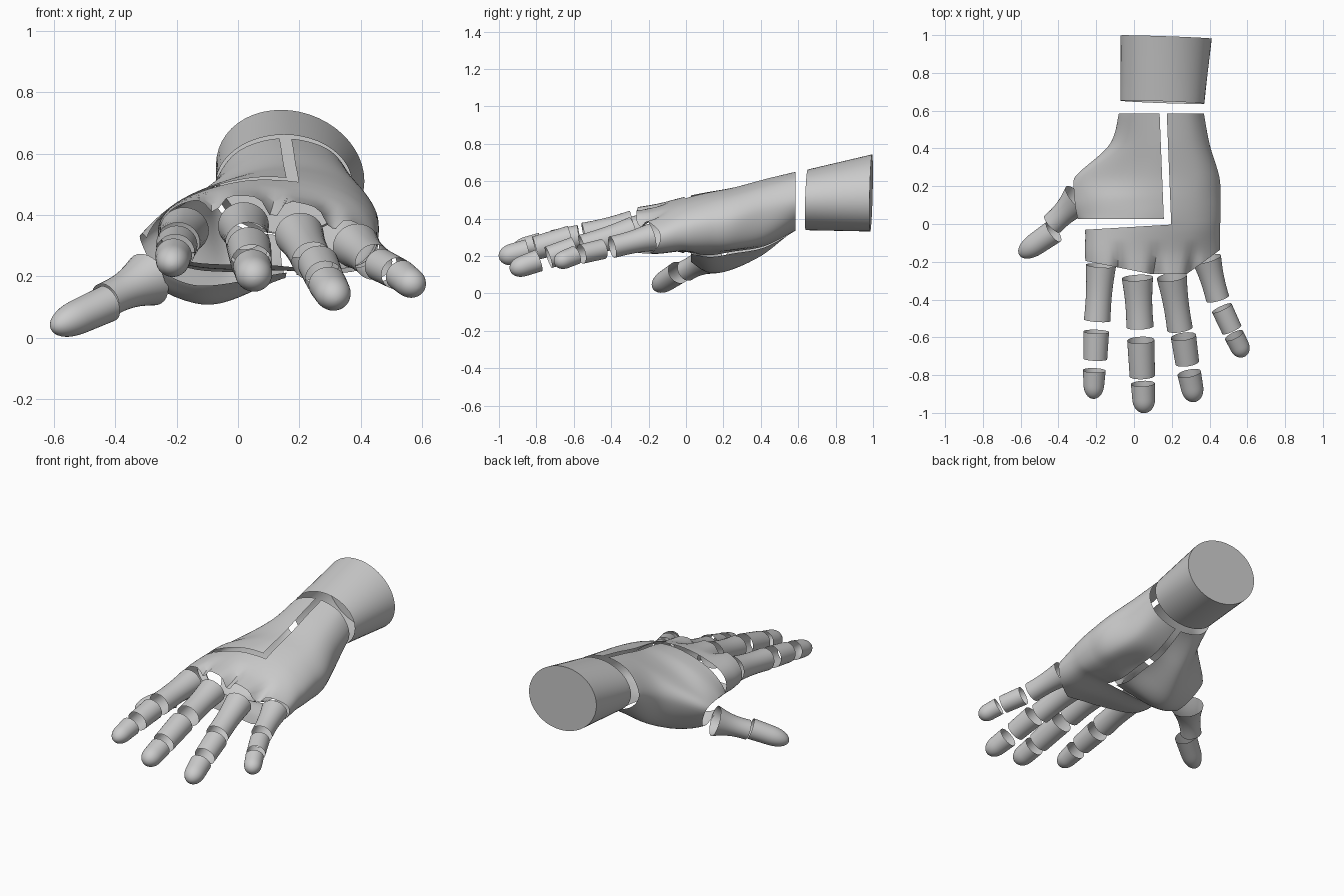
import bpy, bmesh
from math import pi, cos, sin, sqrt, exp
from mathutils import Vector as V

if "Cube" in bpy.data.objects:
    bpy.data.objects.remove(bpy.data.objects["Cube"])


def finish(name, bm):
    bmesh.ops.recalc_face_normals(bm, faces=bm.faces[:])
    me = bpy.data.meshes.new(name)
    bm.to_mesh(me)
    bm.free()
    ob = bpy.data.objects.new(name, me)
    bpy.context.collection.objects.link(ob)
    bpy.ops.object.select_all(action='DESELECT')
    ob.select_set(True)
    bpy.context.view_layer.objects.active = ob
    bpy.ops.object.shade_smooth_by_angle(angle=0.8)
    return ob


def loft(rings, cap=False):
    bm = bmesh.new()
    vs = [[bm.verts.new(p) for p in r] for r in rings]
    n = len(vs[0])
    for a, b in zip(vs, vs[1:]):
        for i in range(n):
            bm.faces.new((a[i], a[(i + 1) % n], b[(i + 1) % n], b[i]))
    if cap:
        bm.faces.new(vs[-1])
    return bm


def catmull(a, b, c, d, t):
    return 0.5 * (2 * b + (c - a) * t + (2 * a - 5 * b + 4 * c - d) * t * t
                  + (3 * b - a - 3 * c + d) * t ** 3)


def smooth(pts, steps, closed):
    n, out = len(pts), []
    for i in range(n if closed else n - 1):
        if closed:
            q = [pts[(i + k) % n] for k in (-1, 0, 1, 2)]
        else:
            q = [pts[min(max(i + k, 0), n - 1)] for k in (-1, 0, 1, 2)]
        out += [catmull(*q, s / steps) for s in range(steps)]
    return out if closed else out + [pts[-1]]


def tube(name, a, b, r0, r1, tip=False, flat=0.95, waist=0.0, n=32):
    """Open sleeve from a to b; a tip gets a rounded end."""
    a, b = V(a), V(b)
    d = (b - a).normalized()
    side = d.cross(V((0, 0, 1))).normalized()
    up = side.cross(d)
    rings = []
    for k in range(17):
        t = sin(k / 16 * pi / 2) if tip else k / 16
        r = r0 + (r1 - r0) * t - waist * sin(pi * t)
        if tip and t > 0.5:
            r *= max(sqrt(max(1 - ((t - 0.5) / 0.5) ** 2.4, 0)), 0.02)
        c = a.lerp(b, t)
        rings.append([c + side * r * cos(2 * pi * i / n) + up * r * flat * sin(2 * pi * i / n)
                      for i in range(n)])
    finish(name, loft(rings, tip))


# palm cross-sections: y, then 8 (x, z) points from the thumb side over the top
sections = [
    (.585, -.08, .47, -.01, .60, .14, .65, .30, .61, .37, .49, .31, .38, .15, .335, -.01, .37),
    (.42, -.13, .40, -.04, .54, .14, .61, .32, .57, .40, .45, .35, .29, .16, .25, -.03, .22),
    (.25, -.31, .30, -.17, .44, .10, .56, .34, .53, .45, .40, .39, .25, .17, .22, -.08, .13),
    (.13, -.35, .25, -.20, .44, .08, .54, .33, .51, .455, .39, .40, .245, .17, .20, -.12, .11),
    (.04, -.31, .28, -.20, .44, .06, .525, .325, .49, .455, .375, .40, .24, .16, .21, -.14, .16),
    (-.03, -.26, .33, -.20, .44, .04, .51, .32, .47, .45, .36, .40, .24, .15, .225, -.16, .23),
    (-.15, -.26, .34, -.19, .44, .04, .48, .30, .43, .45, .32, .39, .22, .13, .22, -.17, .24),
    (-.265, -.25, .34, -.18, .43, .03, .46, .27, .42, .43, .31, .37, .22, .13, .235, -.16, .26),
]


def palm(cuts):
    rings = [smooth([V((s[i], s[0], s[i + 1])) for i in range(1, 17, 2)], 10, True)
             for s in sections]
    cols = [smooth(list(c), 8, False) for c in zip(*rings)]
    bm = loft(list(zip(*cols)))
    # valleys between the knuckles
    for v in bm.verts:
        fade = min(max((-.08 - v.co.y) / .18, 0), 1) ** 1.5
        if v.co.z > .33:
            v.co.z -= fade * sum(.065 * exp(-((v.co.x - x) / .03) ** 2) for x in (-.08, .115, .31))
    for co, no, clear in cuts:
        bmesh.ops.bisect_plane(bm, geom=bm.verts[:] + bm.edges[:] + bm.faces[:], dist=1e-6,
                               plane_co=co, plane_no=no, clear_outer=clear)
    return bm


# thumb-side palm shell
finish("thumb_palm_shell", palm([
    ((.147, .3, 0), (1, .04, 0), True),
    ((0, .027, 0), (0, -1, 0), True),
    ((-.25, .1, .2), (-.9, -.1, -.4), True)]))

# L-shaped outer palm shell
bm = palm([
    ((.185, .3, 0), (1, .04, 0), False),
    ((0, -.015, 0), (-.06, 1, 0), False),
    ((-.26, -.195, 0), (-.2, -1, 0), True),
    ((.30, -.25, 0), (.58, -.8, 0), True)])
drop = []
for f in bm.faces:
    c = f.calc_center_median()
    if (c.x - .185) + .04 * (c.y - .3) < 0 and (c.y + .015) - .06 * c.x > 0:
        drop.append(f)
bmesh.ops.delete(bm, geom=drop, context='FACES')
finish("outer_palm_shell", bm)

# wrist sleeve, closed at the back
wrist = []
for k in range(9):
    t = k / 8
    ring = []
    for i in range(48):
        c, s = cos(2 * pi * i / 48), sin(2 * pi * i / 48)
        ring.append((.15 + .02 * t + (.222 + .018 * t) * c - .03 * t * s,
                     .645 + .345 * t - .008 * c + .005 * s,
                     .50 + .037 * t + (.162 + .044 * t) * s))
    wrist.append(ring)
finish("wrist", loft(wrist, True))

# fingers: start and end of three joints, with radii
fingers = {
    "index": [((-.175, -.22, .35), (-.195, -.51, .31), .08, .07),
              ((-.20, -.57, .302), (-.205, -.715, .278), .068, .063),
              ((-.21, -.775, .268), (-.215, -.925, .235), .06, .05)],
    "middle": [((.018, -.285, .365), (.032, -.545, .31), .083, .072),
               ((.036, -.615, .295), (.044, -.805, .242), .072, .067),
               ((.047, -.845, .23), (.055, -1.0, .19), .063, .058)],
    "ring": [((.20, -.28, .335), (.243, -.555, .25), .08, .068),
             ((.262, -.595, .24), (.282, -.735, .193), .067, .063),
             ((.292, -.79, .175), (.322, -.94, .122), .063, .056)],
    "little": [((.385, -.185, .30), (.443, -.395, .247), .078, .062),
               ((.465, -.445, .237), (.518, -.56, .21), .057, .055),
               ((.53, -.59, .205), (.585, -.70, .16), .053, .05)],
}
for finger, joints in fingers.items():
    for k, (a, b, r0, r1) in enumerate(joints):
        tube(f"{finger}_finger_joint_{k + 1}", a, b, r0, r1, tip=k == 2, waist=.006 * (k == 0))

# thumb
tube("thumb_joint_1", (-.295, .13, .19), (-.432, .0, .122), .094, .061, waist=.012)
tube("thumb_joint_2", (-.425, -.04, .112), (-.605, -.165, .03), .064, .056, tip=True)
